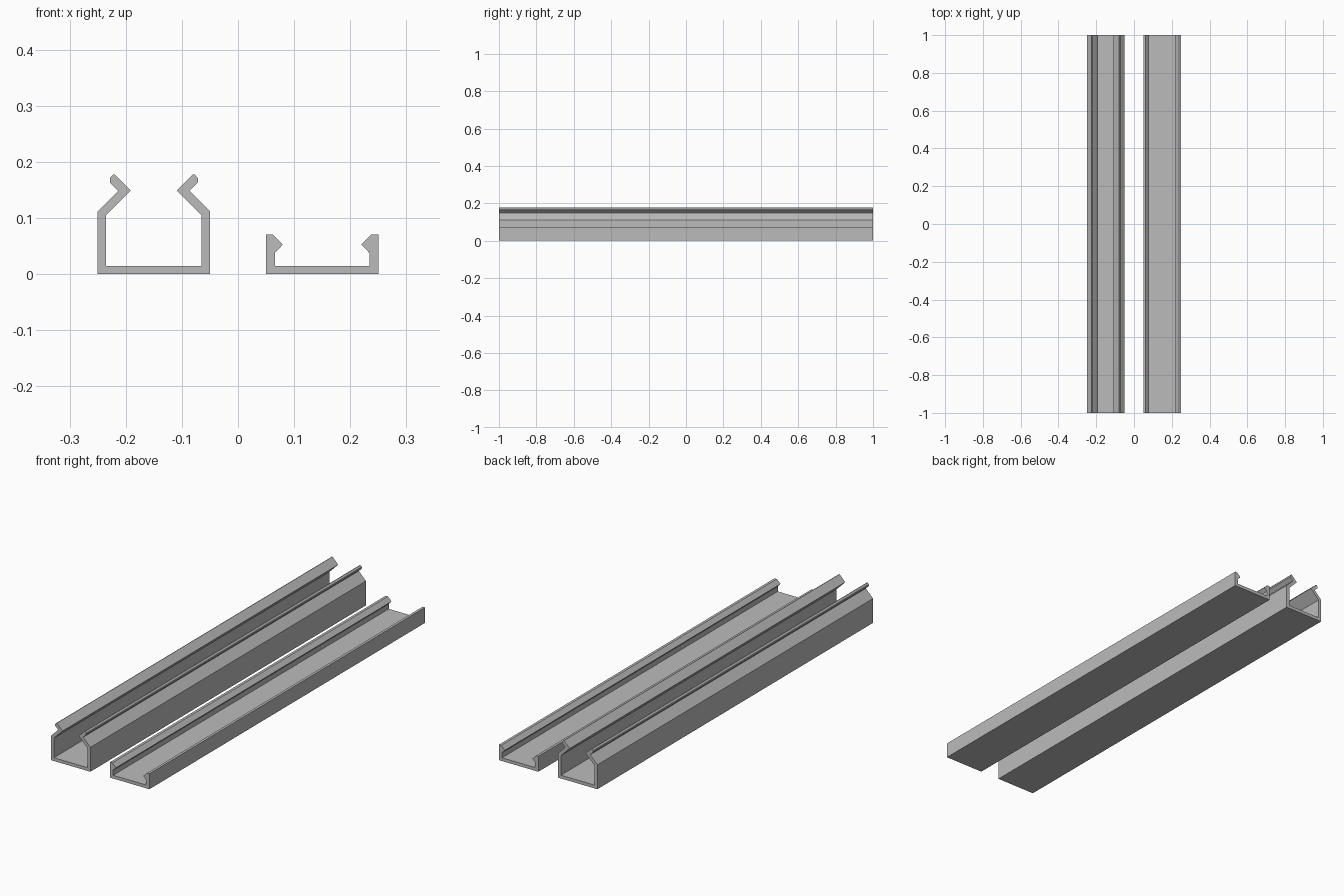
import bpy
import bmesh

if "Cube" in bpy.data.objects:
    bpy.data.objects.remove(bpy.data.objects["Cube"], do_unlink=True)

LENGTH = 2.0

# Single plain grey for both extrusions
grey = bpy.data.materials.new("plain grey")
grey.use_nodes = True
colour = (0.5, 0.5, 0.5, 1)
grey.diffuse_color = colour
grey.node_tree.nodes["Principled BSDF"].inputs["Base Color"].default_value = colour


def extruded_channel(name, half, x):
    """Mirror a half section across its centre line and extrude it along y."""
    section = half + [(-px, pz) for px, pz in reversed(half)]
    bm = bmesh.new()
    face = bm.faces.new([bm.verts.new((px, -LENGTH / 2, pz)) for px, pz in section])
    result = bmesh.ops.extrude_face_region(bm, geom=[face], use_keep_orig=True)
    moved = [v for v in result["geom"] if isinstance(v, bmesh.types.BMVert)]
    bmesh.ops.translate(bm, verts=moved, vec=(0, LENGTH, 0))
    bmesh.ops.recalc_face_normals(bm, faces=bm.faces)
    mesh = bpy.data.meshes.new(name)
    bm.to_mesh(mesh)
    bm.free()
    mesh.materials.append(grey)
    obj = bpy.data.objects.new(name, mesh)
    obj.location.x = x
    bpy.context.collection.objects.link(obj)


# Deep channel: wall, inward shoulder, outward hooked lip, inner wall
deep_half = [(0.1, 0), (0.1, 0.112), (0.0635, 0.1485), (0.0785, 0.1635),
             (0.0785, 0.171), (0.0725, 0.178), (0.07, 0.178),
             (0.041, 0.149), (0.085, 0.105), (0.085, 0.015)]
extruded_channel("deep_channel", deep_half, -0.15)

# Shallow cover: wall with an inward snap-in barb
cover_half = [(0.1, 0), (0.1, 0.071), (0.088, 0.071), (0.07, 0.053),
              (0.084, 0.038), (0.084, 0.015)]
extruded_channel("snap_cover", cover_half, 0.15)
